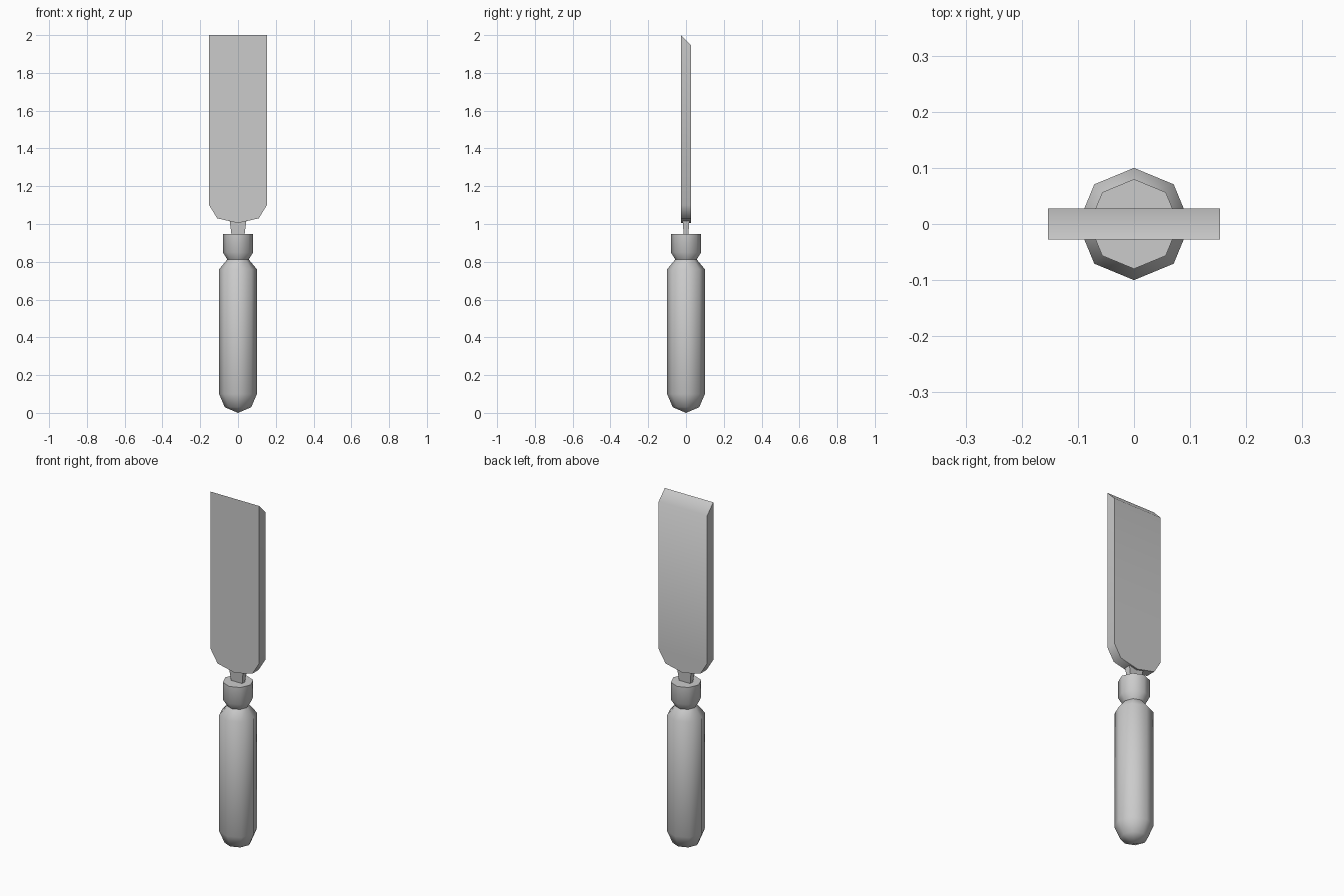
import bpy, bmesh, math

default = bpy.data.objects.get("Cube")
if default:
    bpy.data.objects.remove(default)

# Single grey for the whole tool
grey = bpy.data.materials.new("plain_grey")
grey.use_nodes = True
colour = (0.6, 0.6, 0.6, 1)
grey.diffuse_color = colour
grey.node_tree.nodes["Principled BSDF"].inputs["Base Color"].default_value = colour


def finish(name, bm):
    """Turn a bmesh into a named object, smooth below 50 degrees."""
    bmesh.ops.recalc_face_normals(bm, faces=bm.faces)
    mesh = bpy.data.meshes.new(name)
    bm.to_mesh(mesh)
    bm.free()
    mesh.materials.append(grey)
    obj = bpy.data.objects.new(name, mesh)
    bpy.context.collection.objects.link(obj)
    bpy.ops.object.select_all(action='DESELECT')
    obj.select_set(True)
    bpy.context.view_layer.objects.active = obj
    bpy.ops.object.shade_smooth_by_angle(angle=math.radians(50))
    return obj


def loft(bm, rings):
    """Skin a stack of equal-sized point rings; a one-point ring is a tip."""
    rows = [[bm.verts.new(p) for p in ring] for ring in rings]
    for a, b in zip(rows, rows[1:]):
        n = max(len(a), len(b))
        for i in range(n):
            j = (i + 1) % n
            if len(a) == 1:
                bm.faces.new((a[0], b[j], b[i]))
            else:
                bm.faces.new((a[i], a[j], b[j], b[i]))
    for row in (rows[0], rows[-1]):
        if len(row) > 1:
            bm.faces.new(row)


def turned(name, profile, sides=8):
    """Octagonal lathe of (radius, height) pairs."""
    rings = []
    for r, z in profile:
        count = sides if r else 1
        rings.append([(r * math.cos(math.tau * i / sides),
                       r * math.sin(math.tau * i / sides), z) for i in range(count)])
    bm = bmesh.new()
    loft(bm, rings)
    return finish(name, bm)


# Handle with rounded butt and sloped shoulder, then the flared collar
turned("handle", [(0, 0), (0.07, 0.03), (0.1, 0.1), (0.1, 0.76), (0.057, 0.812)])
turned("collar", [(0.057, 0.812), (0.08, 0.85), (0.08, 0.948)])

# Tang widening up into the blade
bm = bmesh.new()
loft(bm, [[(sx * w, sy * d, z) for sx, sy in ((-1, -1), (1, -1), (1, 1), (-1, 1))]
          for w, d, z in ((0.034, 0.012, 0.94), (0.046, 0.019, 1.03))])
finish("tang", bm)

# Blade: mirrored outline, front to back, with the cutting edge ground on the back
half = [(0.153, 2.0), (0.153, 1.1), (0.11, 1.03)]
outline = half + [(0, 1.005)] + [(-x, z) for x, z in reversed(half)]
thick, grind = 0.0275, 0.056
bm = bmesh.new()
loft(bm, [[(x, -thick, z) for x, z in outline],
          [(x, thick, z - grind if z > 1.9 else z) for x, z in outline]])
finish("blade", bm)
